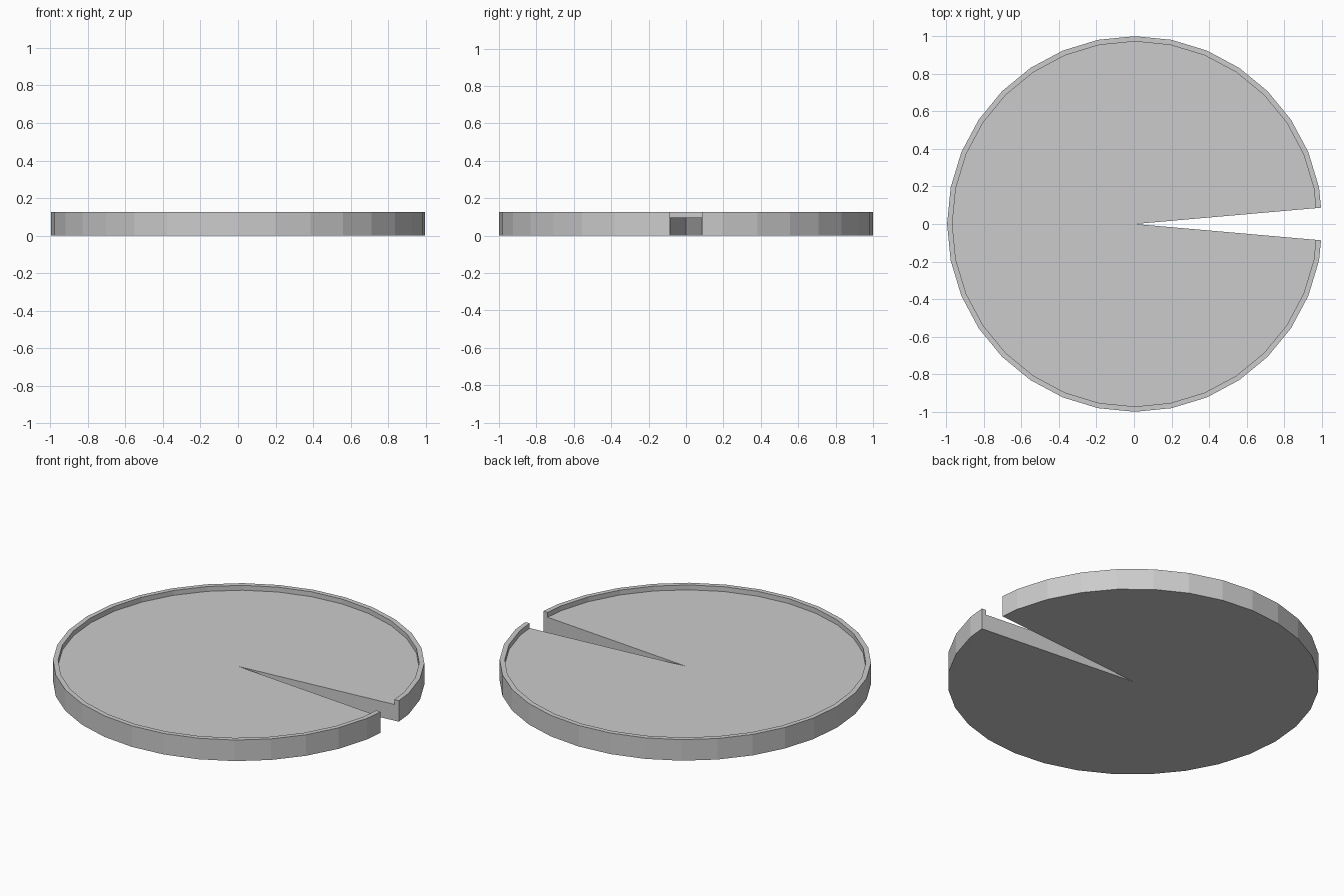
import bpy, bmesh
from math import radians, cos, sin

if "Cube" in bpy.data.objects:
    bpy.data.objects.remove(bpy.data.objects["Cube"])

OUTER, INNER = 1.0, 0.972      # rim radii
FLOOR, TOP = 0.096, 0.125      # floor and rim heights
STEP, GAP = 11.25, 5.0         # 32-sided disc, half angle of the notch
SHIFT = 0.0045                 # centres the notched disc on x

# Angles round the disc, starting and ending at the notch sides
angles = [GAP] + [STEP * i for i in range(1, 32)] + [360 - GAP]

bm = bmesh.new()


def point(radius, angle, z):
    # notch ends lie on the straight side of the polygon
    if angle in (GAP, 360 - GAP):
        radius *= cos(radians(STEP / 2)) / cos(radians(STEP / 2 - GAP))
    a = radians(angle)
    return bm.verts.new((radius * cos(a) + SHIFT, radius * sin(a), z))


# Cross-section loops: outer bottom, outer top, inner top, inner floor
profile = [(OUTER, 0), (OUTER, TOP), (INNER, TOP), (INNER, FLOOR)]
rings = [[point(r, a, z) for a in angles] for r, z in profile]
centre_low = bm.verts.new((SHIFT, 0, 0))
centre_high = bm.verts.new((SHIFT, 0, FLOOR))

# Outer wall, rim top and inner wall
for lower, upper in zip(rings, rings[1:]):
    for i in range(len(angles) - 1):
        bm.faces.new((lower[i], lower[i + 1], upper[i + 1], upper[i]))

# Floor, underside and the two notch walls
bm.faces.new([centre_high] + rings[3])
bm.faces.new([centre_low] + rings[0][::-1])
for end in (0, -1):
    section = [centre_low] + [ring[end] for ring in rings] + [centre_high]
    bm.faces.new(section if end == 0 else section[::-1])

bmesh.ops.recalc_face_normals(bm, faces=bm.faces)
mesh = bpy.data.meshes.new("notched_tray")
bm.to_mesh(mesh)
bm.free()
tray = bpy.data.objects.new("notched_tray", mesh)
bpy.context.collection.objects.link(tray)
